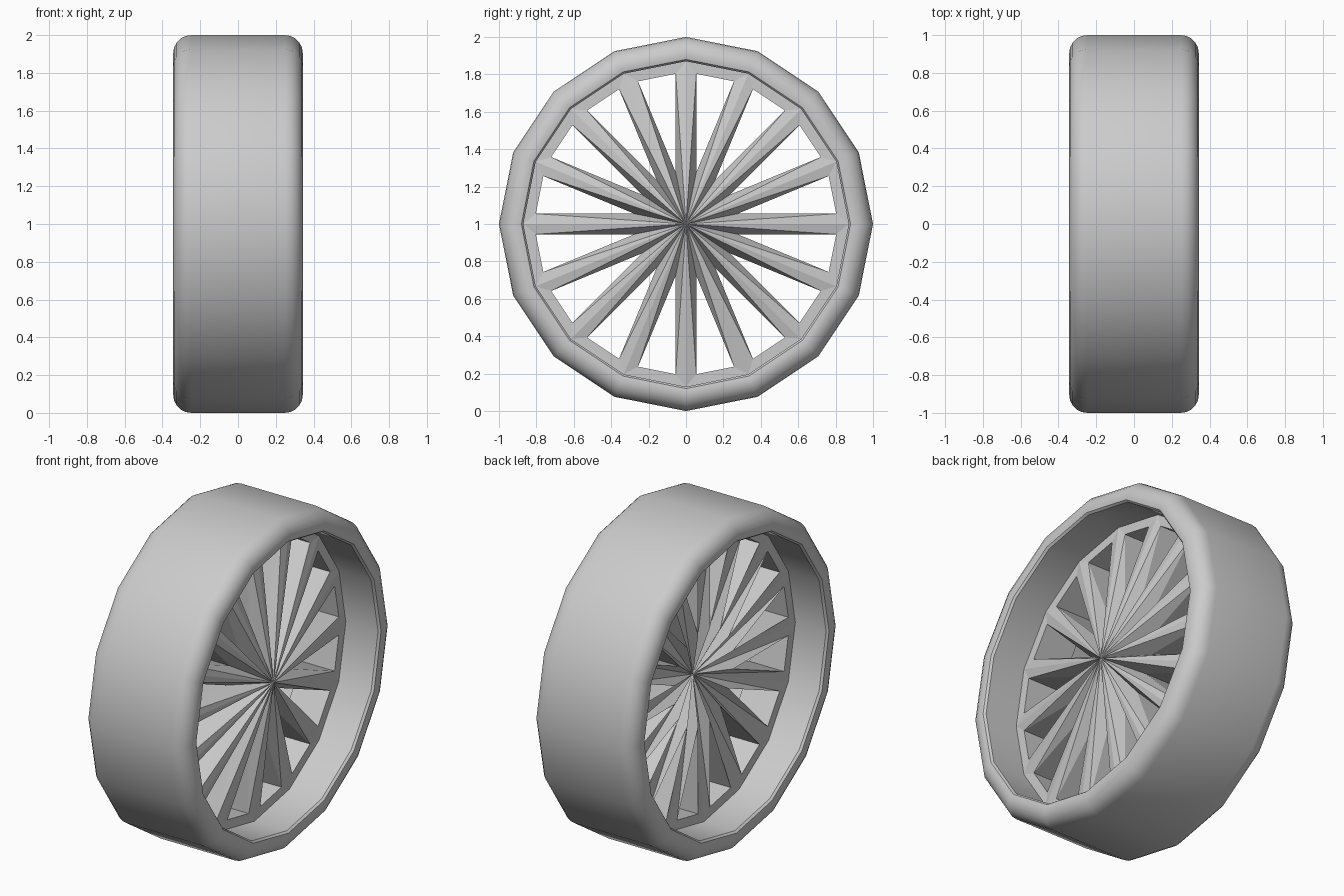
import bpy, bmesh
from math import sin, cos, pi

if "Cube" in bpy.data.objects:
    bpy.data.objects.remove(bpy.data.objects["Cube"])

N = 16          # sides of the wheel
R_IN = 0.87     # inner radius of the tire
INSET = 0.055   # half width of a spoke


def polar(x, r, a):
    return (x, r * sin(a), 1 + r * cos(a))


def make_object(name, bm):
    bmesh.ops.recalc_face_normals(bm, faces=bm.faces)
    mesh = bpy.data.meshes.new(name)
    bm.to_mesh(mesh)
    bm.free()
    obj = bpy.data.objects.new(name, mesh)
    bpy.context.collection.objects.link(obj)
    return obj


# Tire: closed profile with rounded shoulders, lathed around the x axis
half = [(0.325, R_IN), (0.338, 0.88)]
for k in range(6):
    t = k / 5 * pi / 2
    half.append((0.248 + 0.095 * cos(t), 0.905 + 0.095 * sin(t)))
profile = half + [(-x, r) for x, r in reversed(half)]
bm = bmesh.new()
rings = [[bm.verts.new(polar(x, r, 2 * pi * i / N)) for x, r in profile] for i in range(N)]
for i in range(N):
    a, b = rings[i], rings[(i + 1) % N]
    for j in range(len(profile)):
        k = (j + 1) % len(profile)
        bm.faces.new((a[j], b[j], b[k], a[k]))
tire = make_object("tire", bm)
bpy.context.view_layer.objects.active = tire
tire.select_set(True)
bpy.ops.object.shade_smooth_by_angle(angle=0.6)

# Spoked rim: a disc of wedges, each with an inset triangular window
bm = bmesh.new()
step = 2 * pi / N
edge_r = R_IN * cos(step / 2) - INSET            # window outer edge distance
apex_r = INSET / sin(step / 2)                   # window inner corner distance
side = (edge_r - apex_r) * sin(step / 2) / cos(step / 2)


def disc(x_ring, x_apex, x_hub):
    hub = bm.verts.new((x_hub, 0, 1))
    outer = [bm.verts.new(polar(x_ring, R_IN, i * step)) for i in range(N)]
    windows = []
    for i in range(N):
        m = (i + 0.5) * step
        v, w = outer[i], outer[(i + 1) % N]
        c, d = [bm.verts.new((x_ring, edge_r * sin(m) + s * side * cos(m),
                              1 + edge_r * cos(m) - s * side * sin(m))) for s in (-1, 1)]
        p = bm.verts.new(polar(x_apex, apex_r, m))
        bm.faces.new((v, w, d, c))
        for o, q in ((v, c), (w, d)):
            bm.faces.new((o, q, hub))            # flat spoke top
            bm.faces.new((q, p, hub))            # sloping spoke flank
        windows.append((c, d, p))
    return windows


front = disc(0.11, 0.11, 0.237)
back = disc(-0.12, -0.12, -0.046)

# Window walls joining both faces of the rim
for f, b in zip(front, back):
    for j in range(3):
        k = (j + 1) % 3
        bm.faces.new((f[j], f[k], b[k], b[j]))
make_object("spoked_rim", bm)
